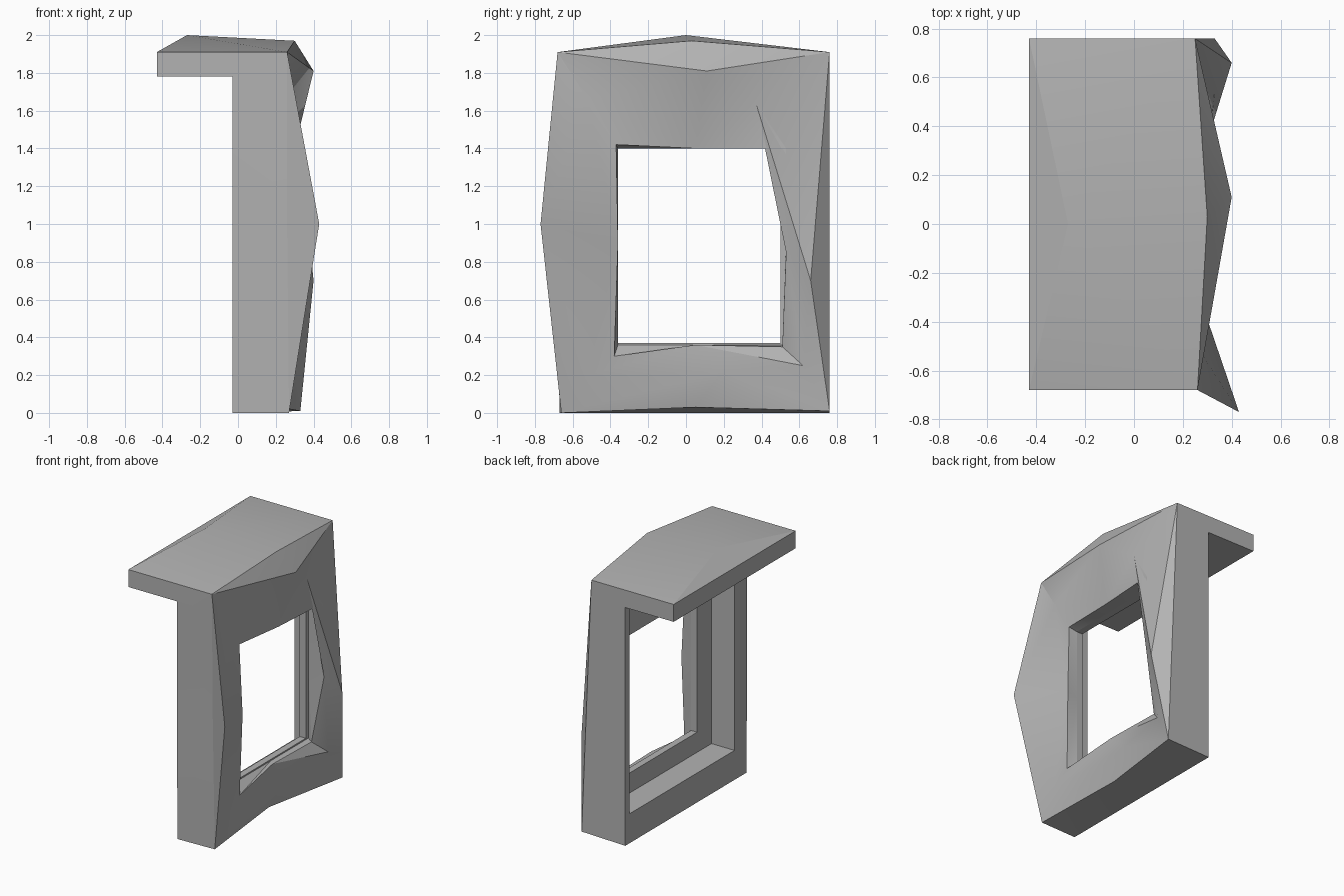
import bpy
import bmesh
import math

cube = bpy.data.objects.get("Cube")
if cube:
    bpy.data.objects.remove(cube, do_unlink=True)

# Single grey finish
grey = bpy.data.materials.new("stone_grey")
grey.use_nodes = True
colour = (0.45, 0.45, 0.45, 1.0)
grey.diffuse_color = colour
grey.node_tree.nodes["Principled BSDF"].inputs["Base Color"].default_value = colour


def make_object(name, bm):
    bmesh.ops.recalc_face_normals(bm, faces=bm.faces)
    mesh = bpy.data.meshes.new(name)
    bm.to_mesh(mesh)
    bm.free()
    mesh.materials.append(grey)
    obj = bpy.data.objects.new(name, mesh)
    bpy.context.collection.objects.link(obj)
    return obj


def rectangle_loop(x, y_low, y_high, z_low, z_high):
    """Eight points round a rectangle: corner, middle, corner, ..."""
    y_mid, z_mid = (y_low + y_high) / 2, (z_low + z_high) / 2
    ring = [(y_low, z_low), (y_mid, z_low), (y_high, z_low), (y_high, z_mid),
            (y_high, z_high), (y_mid, z_high), (y_low, z_high), (y_low, z_mid)]
    return [(x, y, z) for y, z in ring]


def bridge(bm, first, second):
    """Join two rings with triangles that fan out of the first ring's corners."""
    count = len(first)
    for i in range(count):
        j = (i + 1) % count
        a, b, c, d = first[i], first[j], second[j], second[i]
        if i % 2 == 0:
            bm.faces.new((a, b, c))
            bm.faces.new((a, c, d))
        else:
            bm.faces.new((a, b, d))
            bm.faces.new((b, c, d))


def apply_cut(target, cutter):
    cutter.hide_render = True
    mod = target.modifiers.new("cut", 'BOOLEAN')
    mod.operation = 'DIFFERENCE'
    mod.solver = 'EXACT'
    mod.object = cutter
    bpy.context.view_layer.objects.active = target
    bpy.ops.object.modifier_apply(modifier=mod.name)
    bpy.data.objects.remove(cutter, do_unlink=True)


def smooth(obj, angle):
    bpy.ops.object.select_all(action='DESELECT')
    obj.select_set(True)
    bpy.context.view_layer.objects.active = obj
    bpy.ops.object.shade_smooth_by_angle(angle=math.radians(angle))


# Frame: rings run from the flat side, over the carved side, into the opening
top_left = (0.26, -0.68, 1.91)
top_middle = (0.30, 0.03, 1.97)
top_right = (0.25, 0.76, 1.91)

back_outer = rectangle_loop(-0.03, -0.68, 0.76, 0, 1.82)
back_outer[0] = (-0.03, -0.67, 0)
carved_outer = [(0.27, -0.66, 0), (0.22, 0.05, 0.03), (0.33, 0.76, 0.01), (0.29, 0.76, 0.95),
                top_right, top_middle, top_left, (0.26, -0.67, 1.0)]
carved_ridge = [(0.28, -0.52, 0.2), (0.26, 0.2, 0.22), (0.31, 0.62, 0.25), (0.40, 0.66, 0.70),
                (0.31, 0.37, 1.64), (0.40, 0.11, 1.81), (0.27, -0.52, 1.66), (0.43, -0.77, 1.0)]
carved_inner = [(0.28, -0.38, 0.3), (0.25, 0.05, 0.36), (0.25, 0.51, 0.35), (0.34, 0.53, 0.85),
                (0.33, 0.53, 1.4), (0.30, 0.05, 1.4), (0.27, -0.37, 1.42), (0.29, -0.36, 0.9)]
rings = [back_outer, carved_outer, carved_ridge, carved_inner,
         rectangle_loop(0.21, -0.36, 0.53, 0.36, 1.40),
         rectangle_loop(0.21, -0.36, 0.50, 0.37, 1.40),
         rectangle_loop(-0.03, -0.36, 0.50, 0.37, 1.40)]

bm = bmesh.new()
loops = [[bm.verts.new(p) for p in ring] for ring in rings]
for i, loop in enumerate(loops):
    bridge(bm, loop, loops[(i + 1) % len(loops)])
frame = make_object("window_frame", bm)

# Recess in the flat side
bm = bmesh.new()
bmesh.ops.create_cube(bm, size=1)
low, high = (-0.3, -0.53, 0.22), (0.16, 0.71, 1.785)
for v in bm.verts:
    v.co = [low[k] if v.co[k] < 0 else high[k] for k in range(3)]
apply_cut(frame, make_object("recess_cutter", bm))

# Small round socket in the recess floor
bm = bmesh.new()
bmesh.ops.create_cone(bm, cap_ends=True, segments=24, radius1=0.04, radius2=0.04, depth=0.16)
for v in bm.verts:
    x, y, z = v.co
    v.co = (z + 0.16, y - 0.44, x + 0.45)
apply_cut(frame, make_object("socket_cutter", bm))
smooth(frame, 25)

# Overhanging roof slab with a softly raised top
bm = bmesh.new()
rim = [bm.verts.new(p) for p in
       ((-0.43, -0.68, 1.91), top_left, top_middle, top_right, (-0.43, 0.76, 1.91))]
base = [bm.verts.new(p) for p in
        ((-0.43, -0.68, 1.78), (0.1, -0.68, 1.78), (0.1, 0.03, 1.78),
         (0.1, 0.76, 1.78), (-0.43, 0.76, 1.78))]
apex = bm.verts.new((-0.27, 0.0, 2.0))
bm.faces.new(base)
for i in range(len(rim)):
    j = (i + 1) % len(rim)
    bm.faces.new((rim[i], rim[j], apex))
    bm.faces.new((base[i], base[j], rim[j], rim[i]))
slab = make_object("roof_slab", bm)
smooth(slab, 25)
